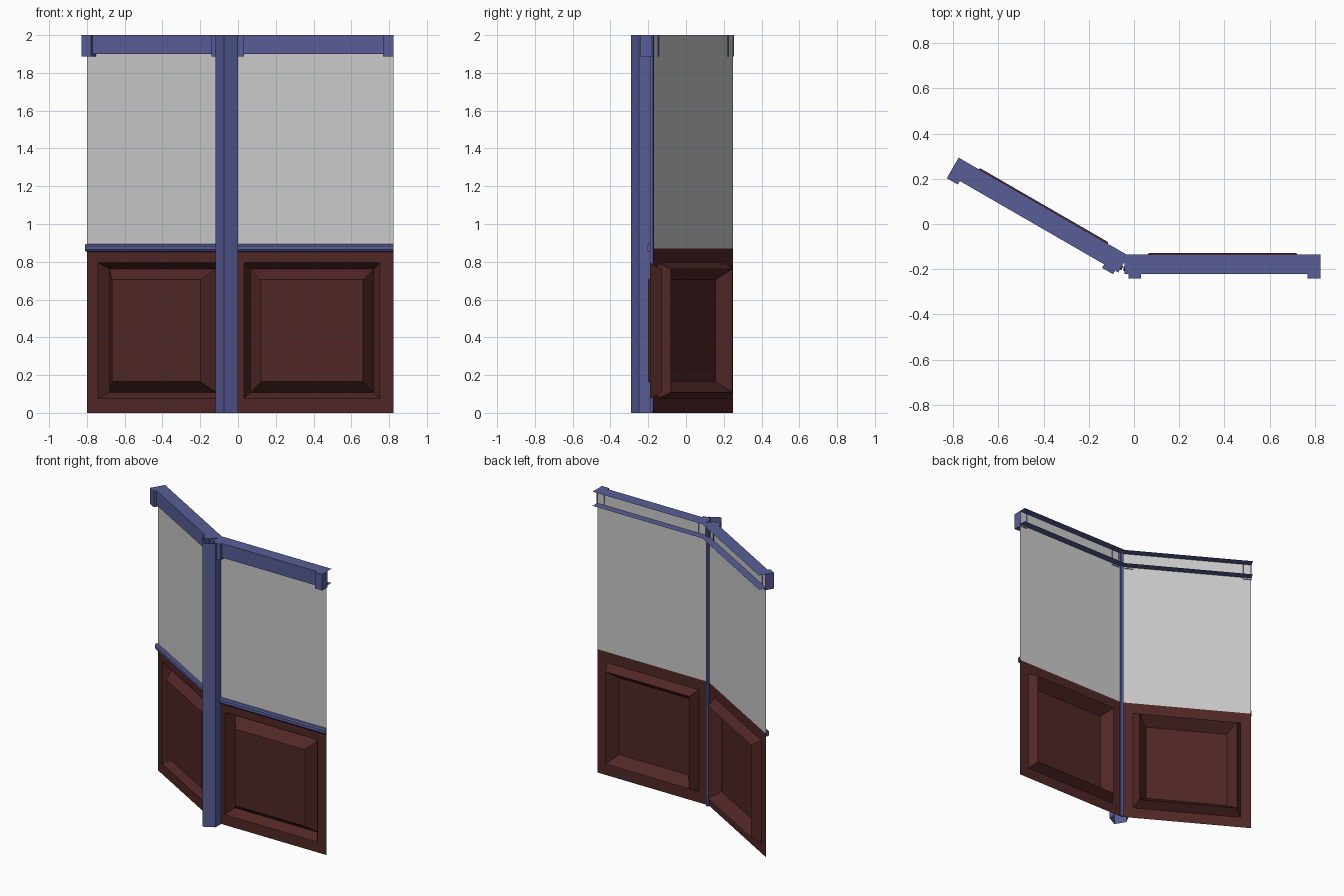
import bpy, bmesh, math
from mathutils import Vector

if "Cube" in bpy.data.objects:
    bpy.data.objects.remove(bpy.data.objects["Cube"])

# Two walls meet at an outside corner, bent 30 degrees.
CORNER = Vector((-0.047, -0.187, 0))
LENGTH = 0.871
TOP = 2.0
HALF = math.radians(15)


def material(name, rgb):
    m = bpy.data.materials.new(name)
    m.diffuse_color = (*rgb, 1)
    m.use_nodes = True
    m.node_tree.nodes["Principled BSDF"].inputs["Base Color"].default_value = m.diffuse_color
    return m


BLUE = material("blue_paint", (0.095, 0.11, 0.31))
RED = material("dark_red_wood", (0.08, 0.02, 0.019))
GREY = material("grey_wall", (0.55, 0.55, 0.55))


def place(side, u, n, z):
    """u runs along the wall from the corner, n is outward (to the front)."""
    if side == "right":
        return CORNER + Vector((u, -n, z))
    c, s = math.cos(2 * HALF), math.sin(2 * HALF)
    return CORNER + Vector((-u * c - n * s, u * s - n * c, z))


def finish(name, bm, mat):
    bmesh.ops.recalc_face_normals(bm, faces=bm.faces)
    me = bpy.data.meshes.new(name)
    bm.to_mesh(me)
    bm.free()
    ob = bpy.data.objects.new(name, me)
    bpy.context.collection.objects.link(ob)
    me.materials.append(mat)
    return ob


def sweep(name, side, profile, u0, u1, mat, caps=False):
    """Run an open (n, z) profile along the wall."""
    bm = bmesh.new()
    a = [bm.verts.new(place(side, u0, n, z)) for n, z in profile]
    b = [bm.verts.new(place(side, u1, n, z)) for n, z in profile]
    for i in range(len(profile) - 1):
        bm.faces.new((a[i], a[i + 1], b[i + 1], b[i]))
    if caps:
        bm.faces.new(a)
        bm.faces.new(b)
    finish(name, bm, mat)


def add_rings(bm, side, rings):
    """Bridge upright rectangles (u0, u1, z0, z1, n) and fill the last one."""
    prev = None
    for u0, u1, z0, z1, n in rings:
        cur = [bm.verts.new(place(side, u, n, z))
               for u, z in ((u0, z0), (u1, z0), (u1, z1), (u0, z1))]
        if prev:
            for i in range(4):
                j = (i + 1) % 4
                bm.faces.new((prev[i], prev[j], cur[j], cur[i]))
        prev = cur
    bm.faces.new(prev)


def trim(inset, n):
    return (0.078 + inset, 0.798 - inset, 0.075 + inset, 0.795 - inset, n)


def upright(name, pts, mat, closed):
    """Full-height strip following a plan outline, open at top and bottom."""
    bm = bmesh.new()
    lo = [bm.verts.new((p.x, p.y, 0)) for p in pts]
    hi = [bm.verts.new((p.x, p.y, TOP)) for p in pts]
    for i in range(len(pts) if closed else len(pts) - 1):
        j = (i + 1) % len(pts)
        bm.faces.new((lo[i], lo[j], hi[j], hi[i]))
    finish(name, bm, mat)


for side in ("right", "left"):
    # upper plain wall sheet
    sweep(side + "_wall_sheet", side, [(0, 0.87), (0, TOP)], 0, LENGTH - 0.002, GREY)

    # lower wood panel: single surface with a deep groove and raised field
    bm = bmesh.new()
    add_rings(bm, side, [(0, LENGTH - 0.002, 0, 0.87, 0), trim(0, 0),
                         trim(0, 0.004), trim(0.034, -0.059), trim(0.09, 0.013)])
    finish(side + "_wood_panel", bm, RED)

    # chair rail bead, open at the back
    sweep(side + "_chair_rail", side,
          [(0.001, 0.853), (0.013, 0.855), (0.02, 0.864), (0.02, 0.884),
           (0.013, 0.893), (0.001, 0.895)], 0, LENGTH, BLUE, caps=True)

    # top beam: front board with flanges running through the wall
    sweep(side + "_top_beam", side,
          [(-0.052, 1.9), (0.035, 1.9), (0.035, TOP), (-0.052, TOP)],
          0.006, LENGTH, BLUE)

    # bracket boxes at both ends of the beam, open at the back
    for label, u0 in (("inner", 0.022), ("outer", LENGTH - 0.056)):
        bm = bmesh.new()
        u1 = u0 + 0.056
        add_rings(bm, side, [(u0, u1, 1.887, TOP, -0.006),
                             (u0, u1, 1.887, TOP, 0.053)])
        finish(side + "_" + label + "_bracket", bm, BLUE)

# corner post with a peaked front, and its thin spine on the back of the corner
out = Vector((-math.sin(HALF), -math.cos(HALF), 0))
across = Vector((math.cos(HALF), -math.sin(HALF), 0))
upright("corner_post", [place("right", 0.047, 0, 0), place("right", 0.047, 0.063, 0),
                        CORNER + out * 0.107, place("left", 0.047, 0.063, 0),
                        place("left", 0.047, 0, 0)], BLUE, False)
upright("corner_spine", [CORNER + across * 0.009, CORNER - across * 0.009,
                         CORNER - across * 0.009 - out * 0.016,
                         CORNER + across * 0.009 - out * 0.016], BLUE, True)
